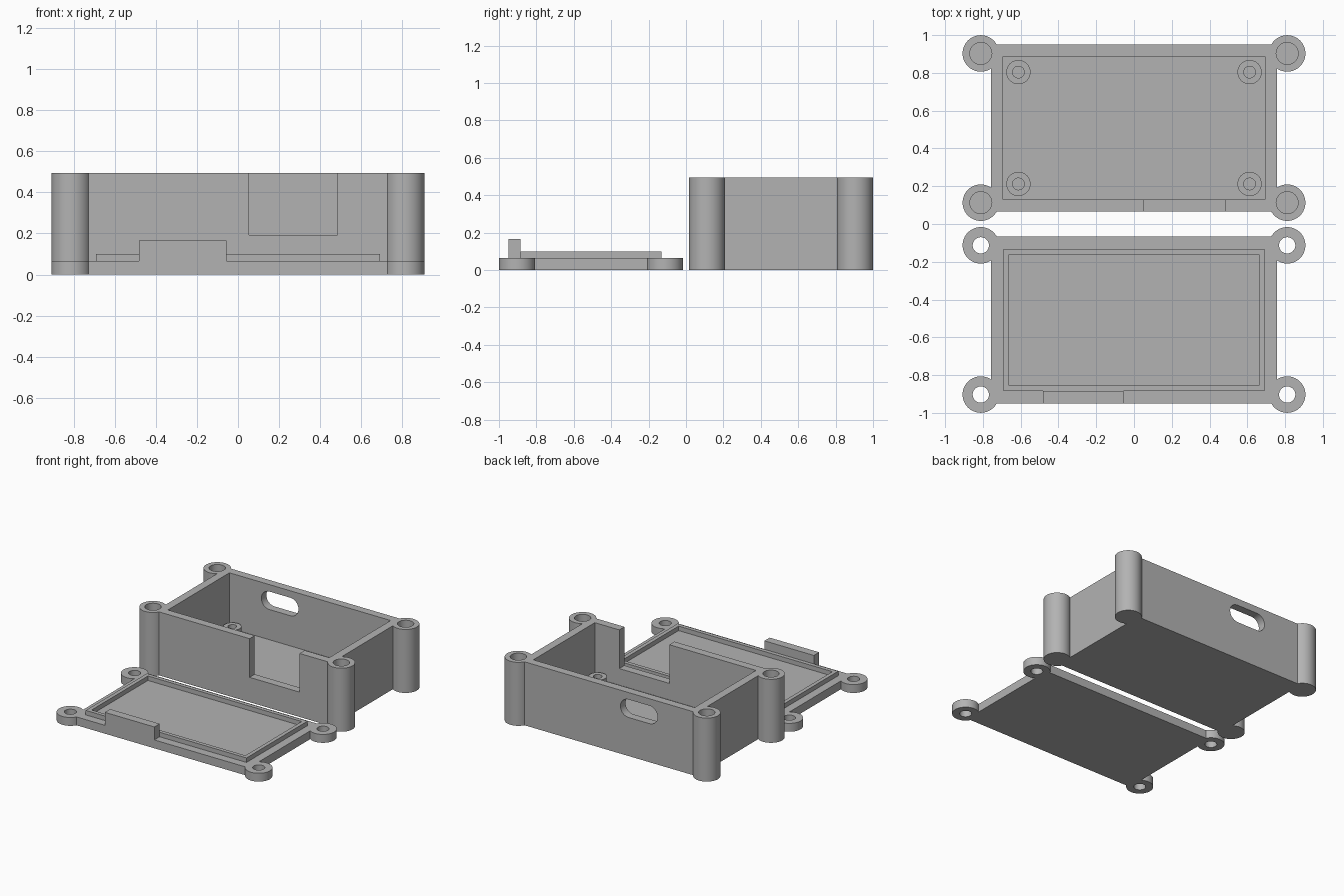
import bpy, bmesh, math
from mathutils import Matrix

if "Cube" in bpy.data.objects:
    bpy.data.objects.remove(bpy.data.objects["Cube"])

grey = bpy.data.materials.new("plain grey")
grey.diffuse_color = (0.45, 0.45, 0.45, 1)
grey.use_nodes = True
grey.node_tree.nodes["Principled BSDF"].inputs["Base Color"].default_value = grey.diffuse_color

CY = 0.508                 # distance of each half from the middle line
HX, HY = 0.757, 0.441      # outer half sizes of the walls
IX, IY = 0.694, 0.378      # inner half sizes of the cavity
FLOOR, TOP = 0.065, 0.494
POST_X, POST_Y, POST_R = 0.811, 0.395, 0.0965


def finish(name, bm):
    me = bpy.data.meshes.new(name)
    bm.to_mesh(me)
    bm.free()
    me.materials.append(grey)
    ob = bpy.data.objects.new(name, me)
    bpy.context.collection.objects.link(ob)
    return ob


def block(name, x0, x1, y0, y1, z0, z1):
    bm = bmesh.new()
    bmesh.ops.create_cube(bm, size=1, matrix=Matrix.Translation(
        ((x0 + x1) / 2, (y0 + y1) / 2, (z0 + z1) / 2))
        @ Matrix.Diagonal((x1 - x0, y1 - y0, z1 - z0, 1)))
    return finish(name, bm)


def rod(name, x, y, r, z0, z1):
    bm = bmesh.new()
    bmesh.ops.create_cone(bm, cap_ends=True, segments=64, radius1=r, radius2=r,
                          depth=z1 - z0, matrix=Matrix.Translation((x, y, (z0 + z1) / 2)))
    return finish(name, bm)


def slot(name, x, z, half, r, y0, y1):
    # rounded slot outline extruded along y
    bm = bmesh.new()
    pts = []
    for side in (1, -1):
        for i in range(25):
            a = math.pi * (i / 24 - 0.5) + (0 if side > 0 else math.pi)
            pts.append(bm.verts.new((x + side * (half - r) + r * math.cos(a), y0,
                                     z + r * math.sin(a))))
    f = bm.faces.new(pts)
    ext = bmesh.ops.extrude_face_region(bm, geom=[f])
    bmesh.ops.translate(bm, vec=(0, y1 - y0, 0),
                        verts=[v for v in ext["geom"] if isinstance(v, bmesh.types.BMVert)])
    bmesh.ops.recalc_face_normals(bm, faces=bm.faces)
    return finish(name, bm)


def combine(target, tool, operation):
    mod = target.modifiers.new("combine", 'BOOLEAN')
    mod.operation, mod.object, mod.solver = operation, tool, 'EXACT'
    bpy.context.view_layer.objects.active = target
    bpy.ops.object.modifier_apply(modifier=mod.name)
    bpy.data.objects.remove(tool, do_unlink=True)


def add(target, tool):
    combine(target, tool, 'UNION')


def cut(target, tool):
    combine(target, tool, 'DIFFERENCE')


def corners(cy, dx, dy):
    return [(sx * dx, cy + sy * dy) for sx in (-1, 1) for sy in (-1, 1)]


def smooth(ob):
    bpy.ops.object.select_all(action='DESELECT')
    ob.select_set(True)
    bpy.context.view_layer.objects.active = ob
    bpy.ops.object.shade_smooth_by_angle(angle=math.radians(30))


# Open case with corner screw posts
case = block("case", -HX, HX, CY - HY, CY + HY, 0, TOP)
for x, y in corners(CY, POST_X, POST_Y):
    add(case, rod("post", x, y, POST_R, 0, TOP))
cut(case, block("cavity", -IX, IX, CY - IY, CY + IY, FLOOR, TOP + 0.1))
for x, y in corners(CY, POST_X, POST_Y):
    cut(case, rod("post_hole", x, y, 0.058, TOP - 0.25, TOP + 0.1))

# Board standoffs on the case floor
for x, y in corners(CY, 0.612, 0.296):
    add(case, rod("standoff", x, y, 0.064, 0.03, 0.13))
    cut(case, rod("standoff_hole", x, y, 0.031, FLOOR, 0.2))

# Front notch and rear cable slot
cut(case, block("notch", 0.053, 0.483, CY - HY - 0.05, CY - IY + 0.03, 0.193, TOP + 0.1))
cut(case, slot("cable_slot", -0.26, 0.37, 0.16, 0.07, CY + IY - 0.05, CY + HY + 0.05))
smooth(case)

# Lid plate with screw ears
lid = block("lid", -HX, HX, -CY - HY, -CY + HY, 0, FLOOR)
for x, y in corners(-CY, POST_X, POST_Y):
    add(lid, rod("ear", x, y, POST_R, 0, FLOOR))
for x, y in corners(-CY, POST_X, POST_Y):
    cut(lid, rod("ear_hole", x, y, 0.043, -0.1, 0.2))

# Raised locating rim and the tab that fills the notch
rim = block("rim", -0.692, 0.692, -CY - 0.376, -CY + 0.376, 0.03, 0.1)
cut(rim, block("rim_inside", -0.662, 0.662, -CY - 0.346, -CY + 0.346, 0, 0.2))
add(lid, rim)
add(lid, block("tab", -0.482, -0.056, -CY - HY, -CY - 0.376, 0.03, 0.166))
smooth(lid)
